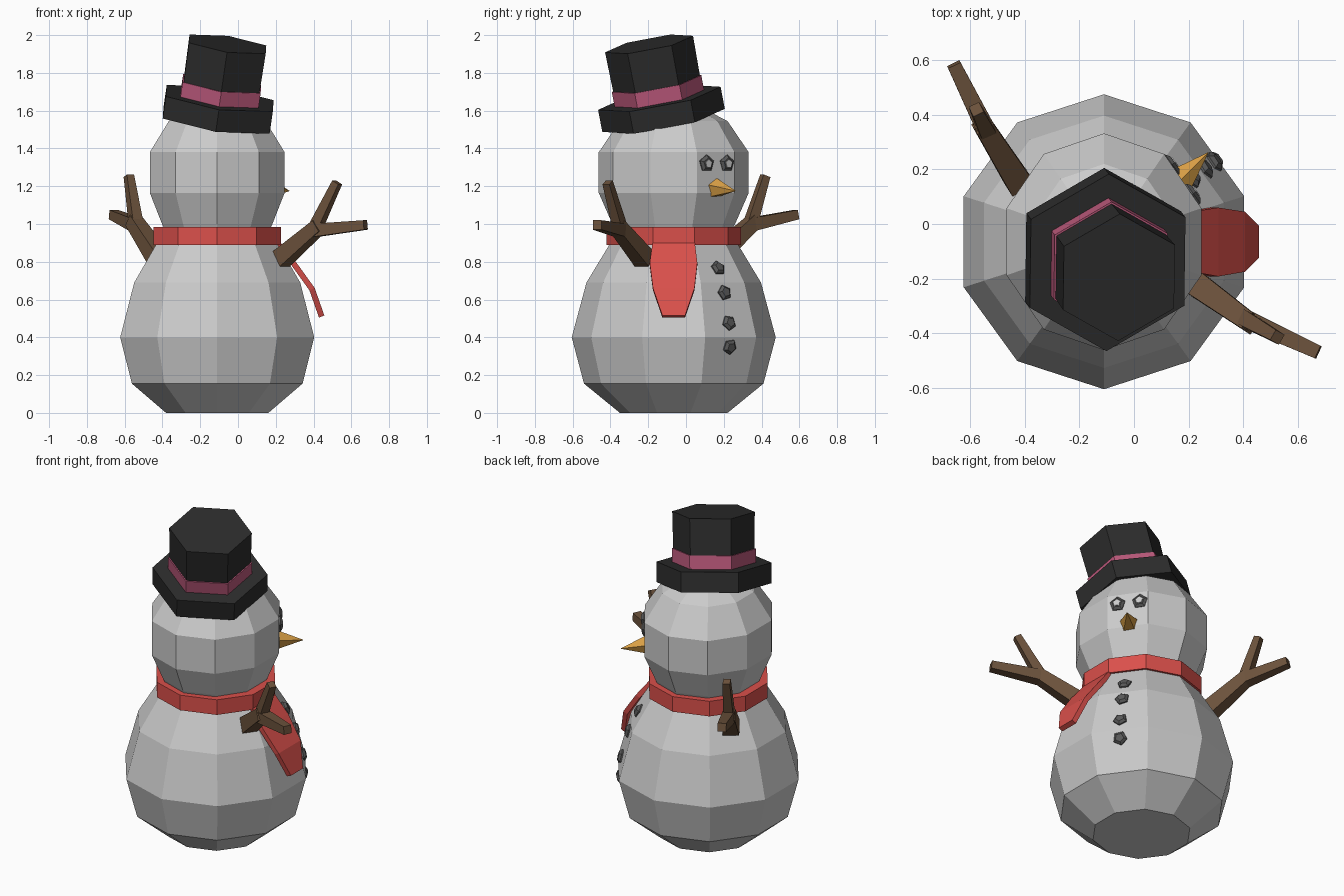
import bpy
from math import sin, cos, pi, radians, atan2
from mathutils import Vector, Matrix

if "Cube" in bpy.data.objects:
    bpy.data.objects.remove(bpy.data.objects["Cube"])


def material(name, rgb):
    m = bpy.data.materials.new(name)
    m.diffuse_color = (*rgb, 1)
    m.use_nodes = True
    m.node_tree.nodes["Principled BSDF"].inputs["Base Color"].default_value = m.diffuse_color
    return m


BLACK = material("black", (0.025, 0.025, 0.025))
PINK = material("pink", (0.5, 0.1, 0.2))
RED = material("red", (0.7, 0.08, 0.07))
WOOD = material("wood", (0.15, 0.085, 0.045))
ORANGE = material("orange", (0.7, 0.35, 0.06))
COAL = material("coal", (0.1, 0.1, 0.1))


def make(name, verts, faces, mat=None):
    me = bpy.data.meshes.new(name)
    me.from_pydata([tuple(v) for v in verts], [], faces)
    ob = bpy.data.objects.new(name, me)
    bpy.context.collection.objects.link(ob)
    if mat:
        me.materials.append(mat)
    return ob


def lathe(name, profile, sides, matrix=Matrix(), mat=None, sx=1, start=pi / 2):
    """Closed faceted solid from (radius, height) rings."""
    verts, faces = [], []
    for r, z in profile:
        for i in range(sides):
            a = start + 2 * pi * i / sides
            verts.append(matrix @ Vector((r * cos(a) * sx, r * sin(a), z)))
    for k in range(len(profile) - 1):
        for i in range(sides):
            j = (i + 1) % sides
            a, b = k * sides, (k + 1) * sides
            faces.append((a + i, a + j, b + j, b + i))
    faces.append(tuple(reversed(range(sides))))
    top = (len(profile) - 1) * sides
    faces.append(tuple(range(top, top + sides)))
    return make(name, verts, faces, mat)


def along(origin, direction, up='Y'):
    q = Vector(direction).to_track_quat('Z', up)
    return Matrix.Translation(origin) @ q.to_matrix().to_4x4()


CX, CY = -0.11, -0.065
axis = Matrix.Translation((CX, CY, 0))

# Body and head
BODY = [(0.285, 0), (0.475, 0.155), (0.54, 0.40), (0.462, 0.69), (0.335, 0.90), (0.30, 0.96)]
lathe("body", BODY, 10, axis)
lathe("head", [(0.29, 0.93), (0.325, 1.0), (0.397, 1.165), (0.397, 1.38), (0.285, 1.545), (0.12, 1.63)],
      10, axis, sx=0.945)

# Scarf ring and hanging tail
lathe("scarf", [(0.355, 0.89), (0.355, 0.985)], 10, axis, RED)
verts, faces = [], []
tail = [(0.20, 0.91, -0.175, 0.045), (0.295, 0.79, -0.192, 0.06),
        (0.392, 0.655, -0.175, 0.045), (0.443, 0.51, -0.125, -0.005)]
for x, z, y0, y1 in tail:
    verts += [(x - 0.014, y0, z - 0.006), (x + 0.014, y0, z + 0.006),
              (x + 0.014, y1, z + 0.006), (x - 0.014, y1, z - 0.006)]
for k in range(3):
    for i in range(4):
        j = (i + 1) % 4
        faces.append((4 * k + i, 4 * k + 4 + i, 4 * k + 4 + j, 4 * k + j))
faces += [(0, 1, 2, 3), (15, 14, 13, 12)]
make("scarf_tail", verts, faces, RED)

# Tilted six-sided hat
n = Vector((0.145, -0.19, 1)).normalized()
hat = Matrix.Translation((-0.105, -0.13, 1.607)) @ Vector((0, 0, 1)).rotation_difference(n).to_matrix().to_4x4()
lathe("hat_brim", [(0.33, -0.06), (0.33, 0.06)], 6, hat, BLACK)
lathe("hat_crown", [(0.232, 0.05), (0.237, 0.355)], 6, hat, BLACK)
lathe("hat_band", [(0.241, 0.05), (0.241, 0.14)], 6, hat, PINK)

# Face direction, pointing at one facet of the body
FACE = radians(36)
out = Vector((cos(FACE), sin(FACE), 0))
side = Vector((-sin(FACE), cos(FACE), 0))

# Coal buttons follow the body slope
for k, z in enumerate((0.765, 0.635, 0.475, 0.35)):
    for (r0, z0), (r1, z1) in zip(BODY, BODY[1:]):
        if z0 <= z < z1:
            r = (r0 + (r1 - r0) * (z - z0) / (z1 - z0)) * cos(pi / 10)
            tilt = atan2((r0 - r1) * cos(pi / 10), z1 - z0)
    pos = Vector((CX, CY, z)) + out * r
    lathe(f"button_{k + 1}", [(0.042, -0.01), (0.042, 0.008), (0.026, 0.022)], 5,
          along(pos, out * cos(tilt) + Vector((0, 0, sin(tilt)))), COAL, start=pi / 2 + 0.25 * k)

# Eyes with pale centres
for s, label in ((-1, "a"), (1, "b")):
    pos = Vector((0.172, 0.16, 1.32)) + side * 0.066 * s
    m = along(pos, out)
    lathe("eye_" + label, [(0.047, -0.015), (0.047, 0.008), (0.03, 0.02)], 5, m, COAL)
    lathe("eye_centre_" + label, [(0.021, 0.0), (0.021, 0.024)], 5, m)

# Carrot nose
base, tip = Vector((0.165, 0.155, 1.19)), Vector((0.272, 0.262, 1.175))
lathe("nose", [(0.056, 0), (0.001, (tip - base).length)], 5, along(base, tip - base), ORANGE)


# Twig arms: a tapered limb with two forks
def stick(name, a, b, w0, w1):
    a, b = Vector(a), Vector(b)
    lathe(name, [(w0 * 0.707, 0), (w1 * 0.707, (b - a).length)], 4, along(a, b - a), WOOD, start=pi / 4)


arms = {
    "right": ((0.20, -0.20, 0.79), (0.43, -0.365, 0.99), (0.525, -0.415, 1.22), (0.675, -0.47, 0.995)),
    "left": ((-0.42, 0.15, 0.82), (-0.555, 0.365, 1.02), (-0.578, 0.42, 1.255), (-0.66, 0.585, 1.05)),
}
for label, (root, fork, up, far) in arms.items():
    inner = Vector(root).lerp(Vector(fork), 0.88)
    stick(label + "_arm", root, fork, 0.095, 0.07)
    stick(label + "_twig_up", inner, up, 0.06, 0.042)
    stick(label + "_twig_out", inner, far, 0.07, 0.05)
